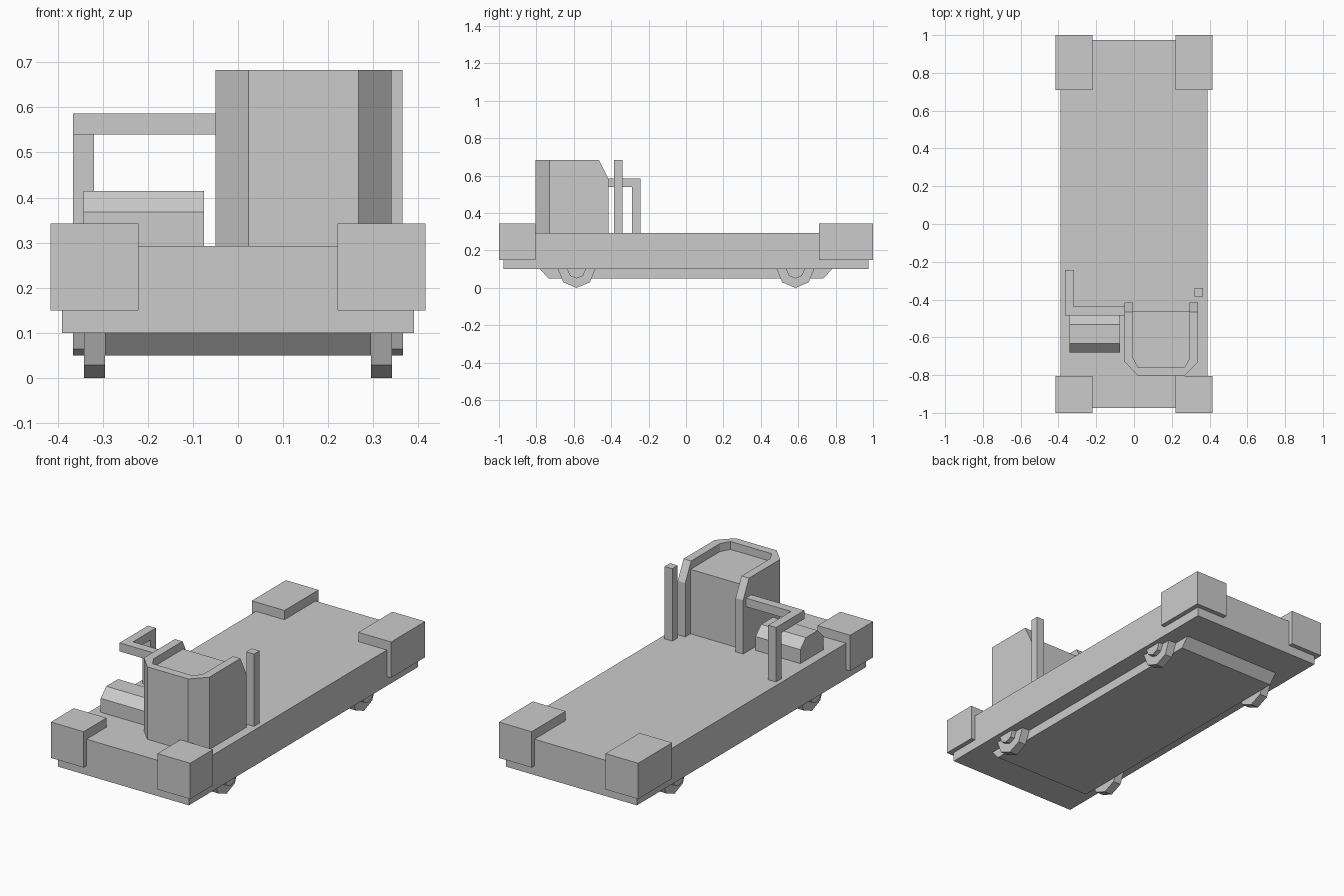
import bpy, bmesh, math
from mathutils import Vector

if "Cube" in bpy.data.objects:
    bpy.data.objects.remove(bpy.data.objects["Cube"])


def finish(name, bm):
    bmesh.ops.recalc_face_normals(bm, faces=bm.faces[:])
    me = bpy.data.meshes.new(name)
    bm.to_mesh(me)
    bm.free()
    ob = bpy.data.objects.new(name, me)
    bpy.context.collection.objects.link(ob)
    return ob


def extrude(bm, pts, offset):
    face = bm.faces.new([bm.verts.new(p) for p in pts])
    new = bmesh.ops.extrude_face_region(bm, geom=[face])["geom"]
    verts = [g for g in new if isinstance(g, bmesh.types.BMVert)]
    bmesh.ops.translate(bm, verts=verts, vec=Vector(offset))


def prism_x(name, profile, x0, x1):
    """Extrude a (y, z) profile from x0 to x1."""
    bm = bmesh.new()
    extrude(bm, [(x0, y, z) for y, z in profile], (x1 - x0, 0, 0))
    return finish(name, bm)


def prism_z(name, outline, z0, z1, cut=None):
    """Extrude an (x, y) outline upward, optionally trimmed by a plane."""
    bm = bmesh.new()
    extrude(bm, [(x, y, z0) for x, y in outline], (0, 0, z1 - z0))
    if cut:
        res = bmesh.ops.bisect_plane(bm, geom=bm.verts[:] + bm.edges[:] + bm.faces[:],
                                     plane_co=cut[0], plane_no=cut[1], clear_outer=True)
        edges = [g for g in res["geom_cut"] if isinstance(g, bmesh.types.BMEdge)]
        bmesh.ops.edgenet_fill(bm, edges=edges)
    return finish(name, bm)


def box(name, x0, x1, y0, y1, z0, z1):
    return prism_z(name, [(x0, y0), (x1, y0), (x1, y1), (x0, y1)], z0, z1)


def octagon(cy, cz, r):
    return [(cy + r * math.sin(i * math.pi / 4), cz + r * math.cos(i * math.pi / 4))
            for i in range(8)]


DECK, TOP = 0.293, 0.683

# Chassis
box("deck", -0.39, 0.39, -0.975, 0.975, 0.10, DECK)
prism_x("underbody", [(-0.78, 0.10), (-0.735, 0.05), (0.735, 0.05), (0.78, 0.10)], -0.295, 0.295)

# Corner bumpers and wheels on both sides
for side, s in (("left", -1), ("right", 1)):
    xa, xb = sorted((0.22 * s, 0.415 * s))
    box(f"front_bumper_{side}", xa, xb, -1.0, -0.805, 0.15, 0.343)
    box(f"rear_bumper_{side}", xa, xb, 0.71, 1.0, 0.15, 0.343)
    for end, y in (("front", -0.585), ("rear", 0.585)):
        prism_x(f"{end}_wheel_{side}", octagon(y, 0.10, 0.10), 0.295 * s, 0.341 * s)
        prism_x(f"{end}_hub_{side}", octagon(y, 0.10, 0.05), 0.341 * s, 0.366 * s)

# Control console: U-shaped shield with sloped ends around a lower block
shield = [(-0.05, -0.415), (-0.05, -0.73), (0.023, -0.805), (0.267, -0.805),
          (0.34, -0.73), (0.34, -0.415), (0.295, -0.415), (0.295, -0.71),
          (0.267, -0.76), (0.023, -0.76), (-0.005, -0.71), (-0.005, -0.415)]
prism_z("console_shield", shield, DECK, TOP,
        cut=((0, -0.465, TOP), (0, 0.10, 0.05)))
prism_z("console_block", [(-0.005, -0.46), (-0.005, -0.71), (0.023, -0.76),
                          (0.267, -0.76), (0.295, -0.71), (0.295, -0.46)], DECK, 0.64)

# Upright post beside the console
box("side_post", 0.319, 0.365, -0.385, -0.339, DECK, TOP)

# Bent hand rail and its support
prism_z("hand_rail", [(-0.05, -0.485), (-0.05, -0.438), (-0.319, -0.438),
                      (-0.319, -0.243), (-0.366, -0.243), (-0.366, -0.485)], 0.54, 0.586)
box("hand_rail_post", -0.366, -0.319, -0.29, -0.243, DECK, 0.54)

# Seat with bevelled front and rear edges
prism_x("seat", [(-0.68, DECK), (-0.68, 0.368), (-0.633, 0.415), (-0.532, 0.415),
                 (-0.485, 0.368), (-0.485, DECK)], -0.342, -0.075)
